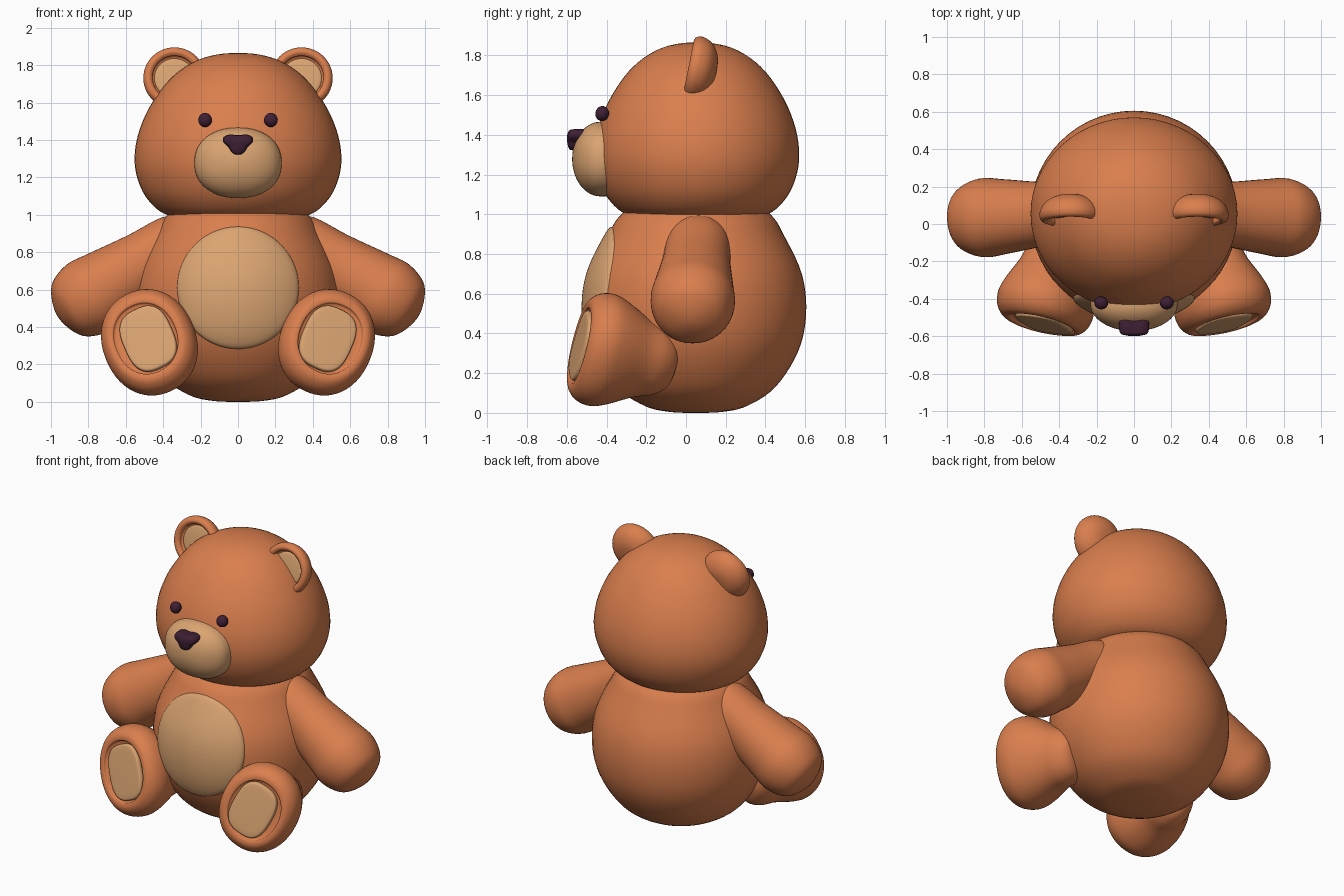
import bpy, bmesh
from math import sin, cos, pi, sqrt
from mathutils import Vector, Matrix

if "Cube" in bpy.data.objects:
    bpy.data.objects.remove(bpy.data.objects["Cube"])


def material(name, rgb):
    m = bpy.data.materials.new(name)
    m.diffuse_color = (*rgb, 1)
    m.use_nodes = True
    m.node_tree.nodes["Principled BSDF"].inputs["Base Color"].default_value = m.diffuse_color
    return m


BROWN = material("warm brown fur", (0.70, 0.21, 0.075))
TAN = material("tan fur", (0.70, 0.37, 0.165))
DARK = material("dark plum", (0.05, 0.014, 0.035))


def smooth(pts, steps=5):
    """Catmull-Rom curve through (radius, height) points."""
    def ghost(a, b):
        return (-b[0], b[1]) if a[0] == 0 else (2 * a[0] - b[0], 2 * a[1] - b[1])
    p = [Vector(q) for q in [ghost(pts[0], pts[1]), *pts, ghost(pts[-1], pts[-2])]]
    out = []
    for a, b, c, d in zip(p, p[1:], p[2:], p[3:]):
        for k in range(steps):
            t = k / steps
            q = 0.5 * (2 * b + (c - a) * t + (2 * a - 5 * b + 4 * c - d) * t**2
                       + (3 * b - a - 3 * c + d) * t**3)
            out.append((max(q.x, 0), q.y))
    return out + [tuple(pts[-1])]


def frame(origin, direction, up=(0, 0, 1)):
    """Placement with local z along direction and local y towards up."""
    z = Vector(direction).normalized()
    x = Vector(up).cross(z).normalized()
    y = z.cross(x)
    return Matrix.Translation(origin) @ Matrix((x, y, z)).transposed().to_4x4()


def squircle(n):
    def f(a):
        return (abs(cos(a))**n + abs(sin(a))**n) ** (-1 / n)
    return f


def loft(name, mat, pts, place, sx=1, sy=1, shape=squircle(2), side=1, seg=56):
    """Sweep a profile round the local z axis; side=-1 mirrors it in x."""
    bm = bmesh.new()
    rings = []
    for r, h in smooth(pts):
        ring = []
        for i in range(seg):
            a = 2 * pi * i / seg
            v = place @ Vector((sx * r * shape(a) * cos(a), sy * r * shape(a) * sin(a), h))
            ring.append(bm.verts.new((v.x * side, v.y, v.z)))
        rings.append(ring)
    for lo, hi in zip(rings, rings[1:]):
        for i in range(seg):
            j = (i + 1) % seg
            bm.faces.new((lo[i], lo[j], hi[j], hi[i]))
    bmesh.ops.remove_doubles(bm, verts=bm.verts, dist=1e-5)
    bmesh.ops.recalc_face_normals(bm, faces=bm.faces)
    for f in bm.faces:
        f.smooth = True
    me = bpy.data.meshes.new(name)
    bm.to_mesh(me)
    bm.free()
    me.materials.append(mat)
    ob = bpy.data.objects.new(name, me)
    bpy.context.collection.objects.link(ob)
    return ob


FRONT = (0, -1, 0)

# Body
BODY_Y = 0.05
body_pts = [(0, 0), (0.14, 0.006), (0.26, 0.036), (0.40, 0.13), (0.515, 0.31), (0.555, 0.50),
            (0.533, 0.70), (0.44, 0.90), (0.375, 1.0), (0.22, 1.12), (0, 1.16)]
loft("body", BROWN, body_pts, Matrix.Translation((0, BODY_Y, 0)))

# Head
head_pts = [(0, 0.98), (0.40, 0.98), (0.69, 1.0), (0.87, 1.08), (0.97, 1.19), (1.0, 1.31),
            (0.955, 1.45), (0.83, 1.60), (0.62, 1.745), (0.34, 1.838), (0, 1.866)]
loft("head", BROWN, head_pts, Matrix.Translation((0, 0.055, 0)), 0.553, 0.515)

# Belly patch, a disc laid on the front of the body
body_curve = smooth(body_pts)


def body_radius(z):
    for (r0, z0), (r1, z1) in zip(body_curve, body_curve[1:]):
        if z0 <= z <= z1:
            return r0 + (r1 - r0) * (z - z0) / max(z1 - z0, 1e-6)
    return 0.3


patch = loft("belly_patch", TAN,
             [(0, 0.02), (0.3, 0.02), (0.6, 0.02), (0.85, 0.019), (0.97, 0.014), (1, 0), (1, -0.02)],
             frame((0, 0, 0.61), FRONT), 0.325, 0.327)
for v in patch.data.vertices:
    v.co.y += BODY_Y - sqrt(max(body_radius(v.co.z)**2 - v.co.x**2, 0))

# Muzzle and nose
dome = [(1, -0.07), (1, -0.03)] + [(cos(k * pi / 14), 0.143 * sin(k * pi / 14)) for k in range(7)] + [(0, 0.143)]
loft("muzzle", TAN, dome, frame((0, -0.43, 1.278), FRONT), 0.233, 0.188, squircle(2.2))
loft("nose", DARK, [(0, -0.03), (0.9, -0.02), (1, 0.01), (0.97, 0.04), (0.8, 0.06), (0, 0.07)],
     frame((0, -0.53, 1.383), FRONT), 0.073, 0.053, lambda a: 1 + 0.2 * cos(3 * (a + pi / 2)))

for side, tag in ((1, "right"), (-1, "left")):
    # Eyes
    ball = [(sin(k * pi / 8), -0.034 * cos(k * pi / 8)) for k in range(1, 8)]
    loft(tag + "_eye", DARK, [(0, -0.034), *ball, (0, 0.034)],
         frame((0.176, -0.422, 1.507), (0.3, -1, 0.2)), 0.037, 0.038, side=side, seg=24)

    # Ears: a cup with a tan lining
    ear = frame((0.34, 0.02, 1.737), (0, -1, 0.2))
    loft(tag + "_ear", BROWN,
         [(0, -0.135), (0.08, -0.127), (0.14, -0.09), (0.165, -0.04), (0.16, -0.005),
          (0.138, 0.008), (0.118, -0.005), (0.108, -0.032), (0, -0.04)], ear, side=side)
    loft(tag + "_ear_lining", TAN, [(1, -0.04), (0.95, -0.027), (0.6, -0.022), (0, -0.02)],
         ear, 0.108, 0.108, side=side)

    # Arms
    start, tip = Vector((0.244, 0.068, 0.90)), Vector((0.983, 0.022, 0.445))
    loft(tag + "_arm", BROWN,
         [(0, 0), (0.11, 0.015), (0.16, 0.1), (0.173, 0.3), (0.2, 0.53), (0.211, 0.66),
          (0.172, 0.77), (0.1, 0.823), (0, 0.847)],
         frame(start, tip - start), shape=squircle(2.1), side=side)

    # Legs with an inset sole pad
    aim, lean = (0.2, -0.95, 0.2), (0.42, 0, 0.9)
    loft(tag + "_leg", BROWN,
         [(0, -0.50), (0.38, -0.485), (0.58, -0.42), (0.7, -0.32), (0.91, -0.2), (1, -0.12),
          (0.96, -0.05), (0.83, -0.006), (0.69, 0.0), (0.6, -0.02), (0, -0.02)],
         frame((0.495, -0.535, 0.34), aim, lean), 0.25, 0.29, squircle(2.15), side)
    loft(tag + "_sole_pad", TAN, [(1, -0.03), (0.98, -0.002), (0.88, 0.007), (0.5, 0.009), (0, 0.01)],
         frame((0.482, -0.537, 0.34), aim, lean), 0.138, 0.178, squircle(2.8), side)
